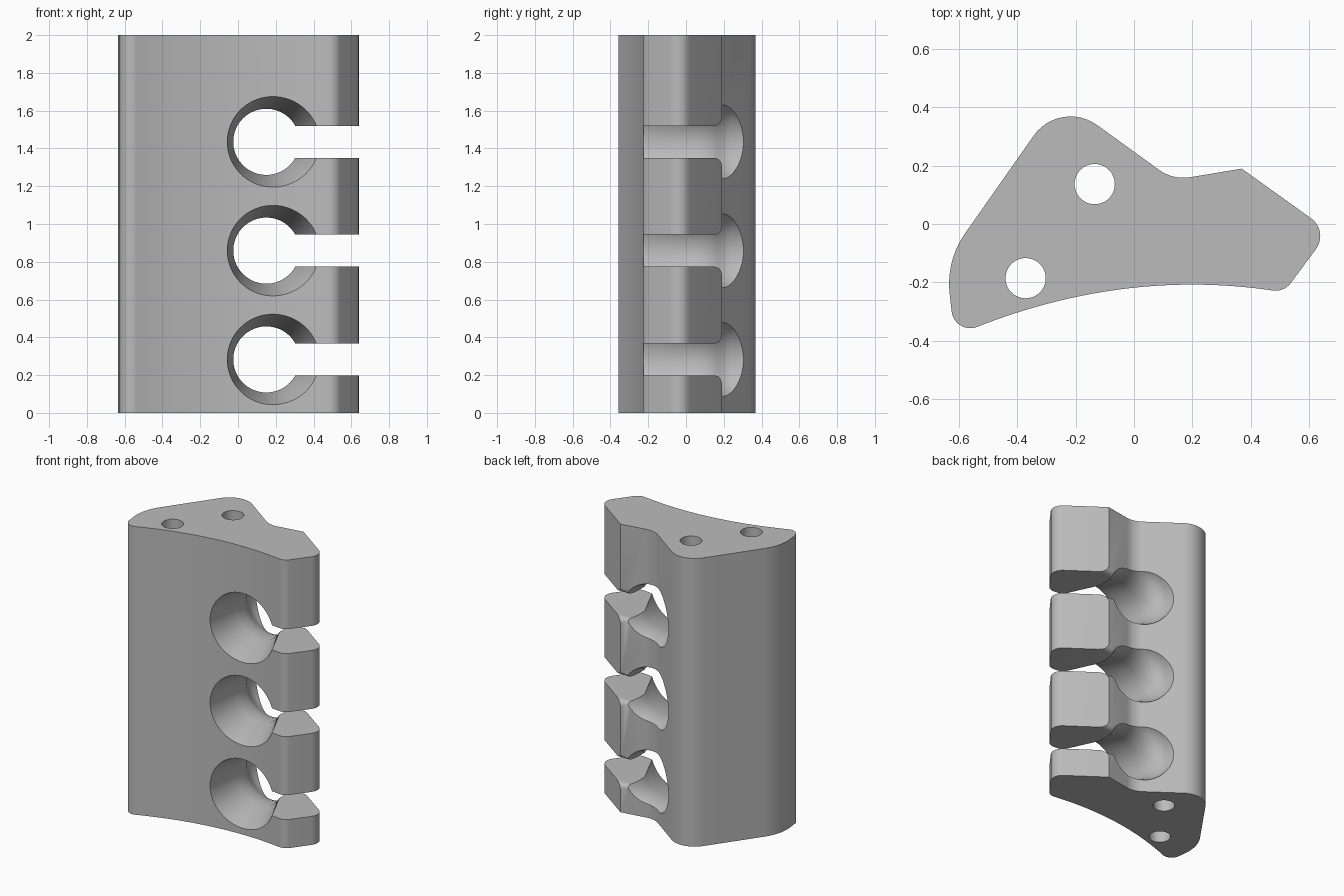
import bpy, bmesh, math
from mathutils import Vector

cube = bpy.data.objects.get("Cube")
if cube:
    bpy.data.objects.remove(cube, do_unlink=True)

grey = bpy.data.materials.new("plain_grey")
grey.use_nodes = True
colour = (0.5, 0.5, 0.5, 1)
grey.diffuse_color = colour
grey.node_tree.nodes["Principled BSDF"].inputs["Base Color"].default_value = colour


def loft(name, rings):
    """Closed solid skinned through matching rings of points."""
    bm = bmesh.new()
    loops = [[bm.verts.new(p) for p in ring] for ring in rings]
    n = len(loops[0])
    for a, b in zip(loops, loops[1:]):
        for i in range(n):
            j = (i + 1) % n
            bm.faces.new((a[i], a[j], b[j], b[i]))
    bm.faces.new(loops[0])
    bm.faces.new(loops[-1])
    bmesh.ops.recalc_face_normals(bm, faces=bm.faces)
    mesh = bpy.data.meshes.new(name)
    bm.to_mesh(mesh)
    bm.free()
    mesh.materials.append(grey)
    obj = bpy.data.objects.new(name, mesh)
    bpy.context.collection.objects.link(obj)
    return obj


def rounded(before, corner, after, radius, steps=12):
    """Arc points replacing one outline corner."""
    if radius == 0:
        return [corner]
    u, v = (before - corner).normalized(), (after - corner).normalized()
    half = u.angle(v) / 2
    centre = corner + (u + v).normalized() * radius / math.sin(half)
    reach = radius / math.tan(half)
    start, end = corner + u * reach - centre, corner + v * reach - centre
    sweep = start.angle_signed(end)
    out = []
    for i in range(steps + 1):
        a = -sweep * i / steps
        c, s = math.cos(a), math.sin(a)
        out.append(centre + Vector((start.x * c - start.y * s, start.x * s + start.y * c)))
    return out


def cut(target, cutter):
    mod = target.modifiers.new("cut", "BOOLEAN")
    mod.operation = "DIFFERENCE"
    mod.solver = "EXACT"
    mod.object = cutter
    bpy.context.view_layer.objects.active = target
    bpy.ops.object.modifier_apply(modifier=mod.name)
    bpy.data.objects.remove(cutter, do_unlink=True)


# Outline corners (x, y, rounding radius), counter-clockwise from front left
corners = [(-0.617, -0.384, 0.065), (0.515, -0.234, 0.066), (0.67, -0.025, 0.075),
           (0.37, 0.19, 0), (0.134, 0.151, 0.143), (-0.254, 0.432, 0.155),
           (-0.645, -0.125, 0.3)]
points = [Vector(c[:2]) for c in corners]


def front_y(x):
    return -0.208 - (x - 0.2) ** 2 / 3.76


outline = []
for i, (x, y, r) in enumerate(corners):
    before, after = points[i - 1], points[(i + 1) % len(points)]
    # the concave front leaves its two corners along its tangents
    if i == 0:
        after = points[0] + Vector((1, 0.39))
    if i == 1:
        before = points[1] + Vector((-1, 0.149))
        for k in range(24):
            fx = -0.52 + 0.98 * k / 23
            outline.append(Vector((fx, front_y(fx))))
    outline += rounded(before, points[i], after, r)

body = loft("clip_block", [[(p.x, p.y, z) for p in outline] for z in (0, 2)])


def circle(n=64):
    return [(math.cos(2 * math.pi * i / n), math.sin(2 * math.pi * i / n)) for i in range(n)]


# Vertical screw holes
for x, y in ((-0.135, 0.137), (-0.372, -0.186)):
    cut(body, loft("screw_hole", [[(x + 0.069 * c, y + 0.069 * s, z) for c, s in circle()]
                                  for z in (-0.1, 2.1)]))

# Clip opening: (depth y, centre x, radius) - front cone, throat, flared back
opening = [(-0.4, 0.215, 0.294), (0.02, 0.15, 0.175), (0.09, 0.15, 0.175),
           (0.13, 0.148, 0.181), (0.16, 0.146, 0.191), (0.185, 0.144, 0.204),
           (0.21, 0.142, 0.213), (0.24, 0.14, 0.217), (0.5, 0.14, 0.218)]

# Entry slot: half height along the depth, rounded outwards at the back
slot = [(-0.5, 0.085), (0.15, 0.085)]
for k in range(1, 7):
    a = math.pi / 2 * k / 6
    slot.append((0.15 + 0.038 * math.sin(a), 0.085 + 0.038 * (1 - math.cos(a))))
slot.append((0.5, slot[-1][1]))

for k in range(3):
    z = 0.283 + 0.576 * k
    cut(body, loft("clip_opening", [[(cx + r * c, y, z + r * s) for c, s in circle(72)]
                                    for y, cx, r in opening]))
    section = [(y, z + h) for y, h in slot] + [(y, z - h) for y, h in reversed(slot)]
    cut(body, loft("entry_slot", [[(x, y, h) for y, h in section] for x in (0.16, 0.8)]))

# Smooth shading with crisp edges
bpy.ops.object.select_all(action="DESELECT")
body.select_set(True)
bpy.context.view_layer.objects.active = body
bpy.ops.object.shade_smooth_by_angle(angle=math.radians(25))
